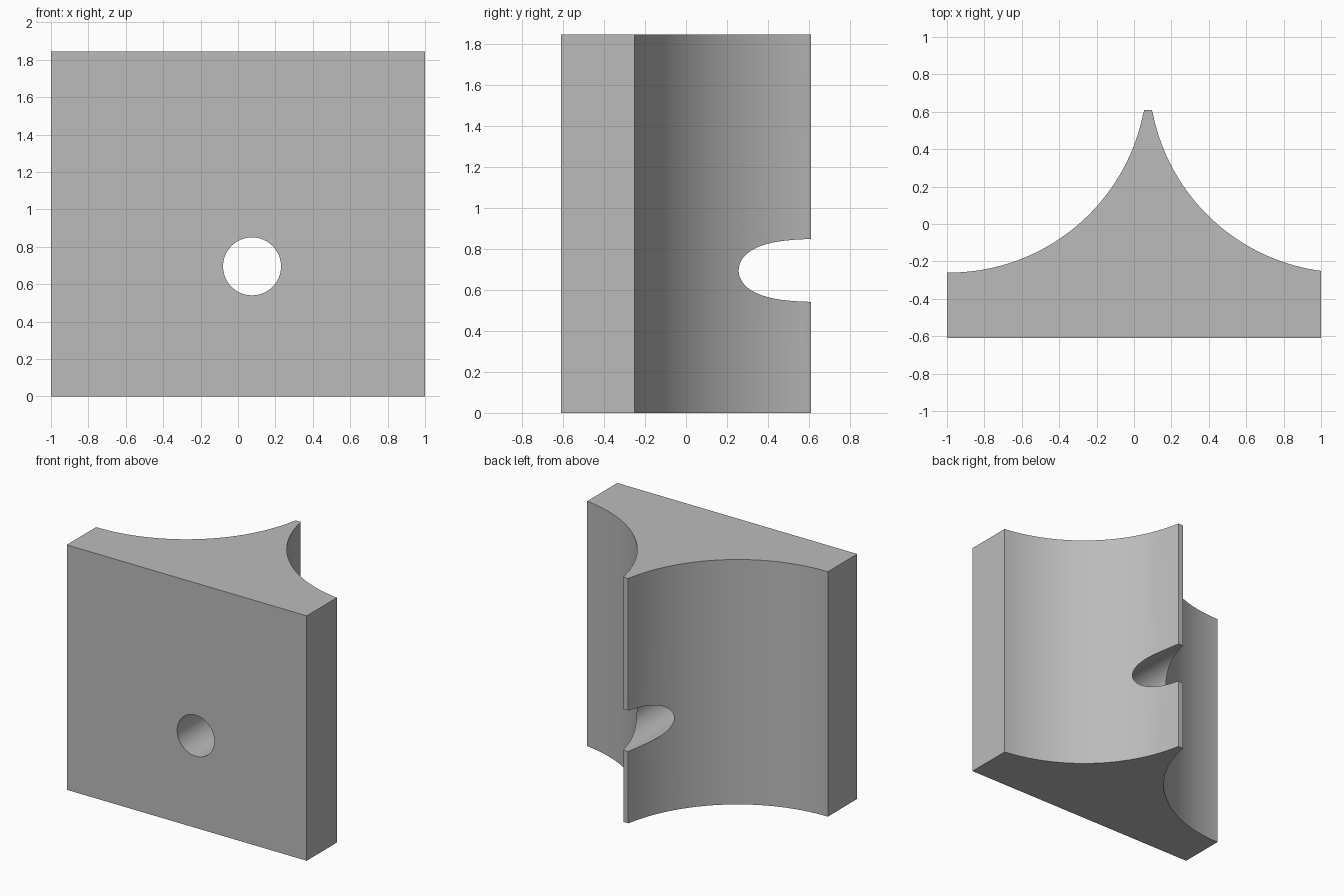
import bpy, bmesh, math

cube = bpy.data.objects.get("Cube")
if cube:
    bpy.data.objects.remove(cube, do_unlink=True)

HEIGHT, FRONT, BACK = 1.845, -0.61, 0.61
RIDGE_X, RIDGE_HALF = 0.075, 0.02
RADIUS, ARC_X, ARC_Y = 1.06, 1.065, 0.80   # cove radius, offset from ridge, centre y

grey = bpy.data.materials.new("plain_grey")
grey.diffuse_color = (0.5, 0.5, 0.5, 1)
grey.use_nodes = True
grey.node_tree.nodes["Principled BSDF"].inputs["Base Color"].default_value = (0.5, 0.5, 0.5, 1)


def cove(side, outer_x, steps=40):
    """Concave arc from the outer edge up to the ridge."""
    start = math.asin((ARC_X - abs(outer_x - RIDGE_X)) / RADIUS)
    end = math.asin((ARC_X - RIDGE_HALF) / RADIUS)
    points = []
    for i in range(steps + 1):
        a = start + (end - start) * i / steps
        points.append((RIDGE_X + side * (ARC_X - RADIUS * math.sin(a)),
                       ARC_Y - RADIUS * math.cos(a)))
    points[-1] = (points[-1][0], BACK)
    return points


# Block with two concave sweeps meeting in a thin ridge
outline = [(-1, FRONT), (1, FRONT)] + cove(1, 1) + cove(-1, -0.99)[::-1]
outline.append((-1, ARC_Y - RADIUS))
bm = bmesh.new()
base = bm.faces.new([bm.verts.new((x, y, 0)) for x, y in outline])
top = bmesh.ops.extrude_face_region(bm, geom=[base])["geom"]
bmesh.ops.translate(bm, vec=(0, 0, HEIGHT),
                    verts=[v for v in top if isinstance(v, bmesh.types.BMVert)])
bmesh.ops.recalc_face_normals(bm, faces=bm.faces)
mesh = bpy.data.meshes.new("ridged_block")
bm.to_mesh(mesh)
bm.free()
block = bpy.data.objects.new("ridged_block", mesh)
bpy.context.collection.objects.link(block)
mesh.materials.append(grey)

# Round hole bored front to back
bpy.ops.mesh.primitive_cylinder_add(vertices=64, radius=0.155, depth=3,
                                    location=(RIDGE_X, 0, 0.695),
                                    rotation=(math.pi / 2, 0, 0))
cutter = bpy.context.object
cutter.name = "hole_cutter"
cutter.data.materials.append(grey)
cutter.hide_render = True

bpy.ops.object.select_all(action="DESELECT")
block.select_set(True)
bpy.context.view_layer.objects.active = block
bore = block.modifiers.new("bore", "BOOLEAN")
bore.operation = "DIFFERENCE"
bore.solver = "EXACT"
bore.object = cutter
bpy.ops.object.modifier_apply(modifier=bore.name)
bpy.data.objects.remove(cutter, do_unlink=True)
bpy.ops.object.shade_smooth_by_angle(angle=math.radians(30))
